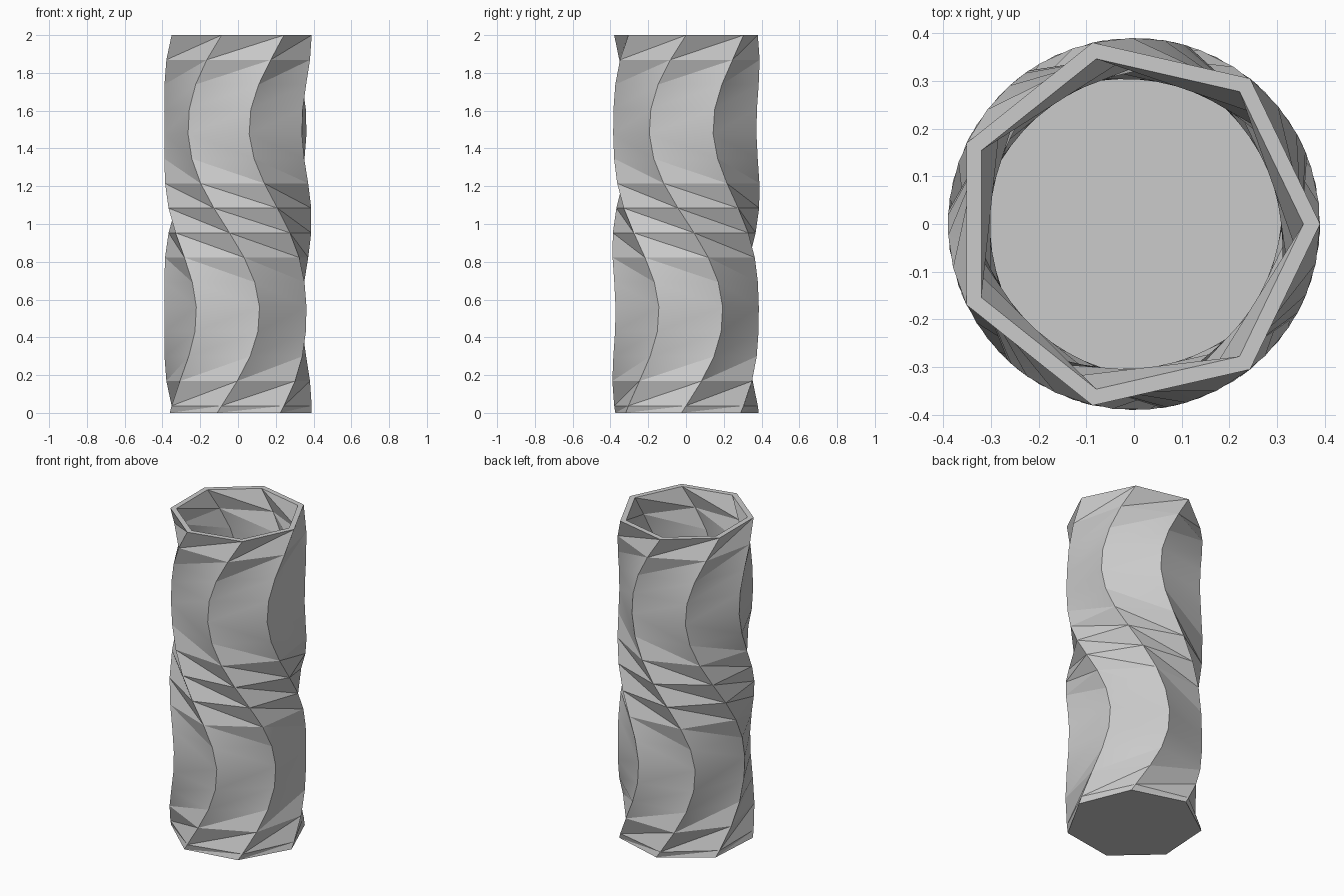
import bpy, bmesh
from math import sin, cos, pi, radians

cube = bpy.data.objects.get("Cube")
if cube:
    bpy.data.objects.remove(cube, do_unlink=True)

SIDES, LAYERS = 7, 15
HEIGHT, FLOOR = 2.0, 0.0375
OUTER, INNER = 0.39, 0.355
SWING = radians(30)


def twist(z):
    # one full sway to and fro between the rim and the cup floor
    return -SWING * sin(2 * pi * (HEIGHT - z) / (HEIGHT - FLOOR))


def ring(bm, radius, z):
    angles = [twist(z) + 2 * pi * k / SIDES for k in range(SIDES)]
    return [bm.verts.new((radius * cos(a), radius * sin(a), z)) for a in angles]


def wall(bm, rings):
    # split every panel along its longer diagonal, so it folds inwards
    for low, high in zip(rings, rings[1:]):
        for k in range(SIDES):
            n = (k + 1) % SIDES
            a, b, c, d = low[k], low[n], high[n], high[k]
            if (a.co - c.co).length > (b.co - d.co).length:
                triangles = (a, b, c), (a, c, d)
            else:
                triangles = (a, b, d), (b, c, d)
            for t in triangles:
                bm.faces.new(t)


bm = bmesh.new()
levels = [FLOOR + (HEIGHT - FLOOR) * i / LAYERS for i in range(LAYERS + 1)]

# outer wall and underside
outside = [ring(bm, OUTER, z) for z in [0.0] + levels]
wall(bm, outside)
bm.faces.new(outside[0][::-1])

# hollow inside and its floor
inside = [ring(bm, INNER, z) for z in levels]
wall(bm, inside)
bm.faces.new(inside[0])

# flat rim joining the two walls
for k in range(SIDES):
    n = (k + 1) % SIDES
    bm.faces.new((outside[-1][k], outside[-1][n], inside[-1][n], inside[-1][k]))
bmesh.ops.recalc_face_normals(bm, faces=bm.faces)

mesh = bpy.data.meshes.new("twisted_vase")
bm.to_mesh(mesh)
bm.free()
vase = bpy.data.objects.new("twisted_vase", mesh)
bpy.context.collection.objects.link(vase)

# plain grey material
grey = bpy.data.materials.new("light_grey")
grey.use_nodes = True
colour = (0.6, 0.6, 0.6, 1)
grey.diffuse_color = colour
grey.node_tree.nodes["Principled BSDF"].inputs["Base Color"].default_value = colour
mesh.materials.append(grey)

# soft shading with crisp folds
bpy.ops.object.select_all(action="DESELECT")
vase.select_set(True)
bpy.context.view_layer.objects.active = vase
bpy.ops.object.shade_smooth_by_angle(angle=radians(25))
